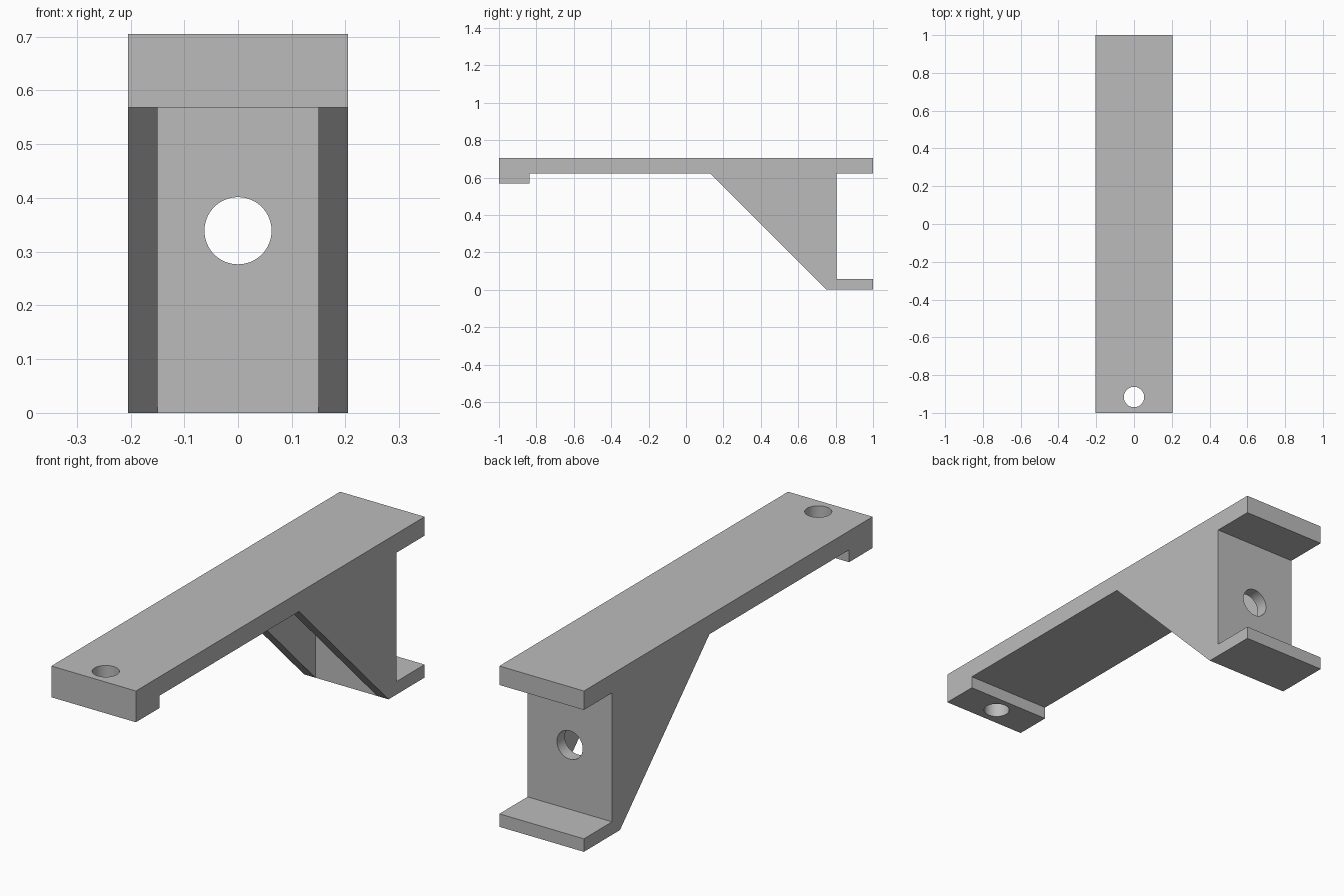
import bpy, bmesh, math
from mathutils import Matrix

cube = bpy.data.objects.get("Cube")
if cube:
    bpy.data.objects.remove(cube, do_unlink=True)

HALF_WIDTH = 0.205   # half the bracket width
POCKET = 0.15        # half the gap between the gussets
DECK_Z = 0.622       # underside of the deck
WEB_Y = 0.75         # front face of the upright web

grey = bpy.data.materials.new("plain grey")
grey.use_nodes = True
colour = (0.5, 0.5, 0.5, 1)
grey.diffuse_color = colour
grey.node_tree.nodes["Principled BSDF"].inputs["Base Color"].default_value = colour


def make_object(name, bm):
    bmesh.ops.recalc_face_normals(bm, faces=bm.faces)
    mesh = bpy.data.meshes.new(name)
    bm.to_mesh(mesh)
    bm.free()
    mesh.materials.append(grey)
    obj = bpy.data.objects.new(name, mesh)
    bpy.context.collection.objects.link(obj)
    return obj


def extrude_profile(name, points, half_width):
    """Side outline (y, z) extruded across x."""
    bm = bmesh.new()
    face = bm.faces.new([bm.verts.new((-half_width, y, z)) for y, z in points])
    result = bmesh.ops.extrude_face_region(bm, geom=[face])
    verts = [v for v in result["geom"] if isinstance(v, bmesh.types.BMVert)]
    bmesh.ops.translate(bm, verts=verts, vec=(2 * half_width, 0, 0))
    return make_object(name, bm)


def drill(name, radius, depth, matrix):
    bm = bmesh.new()
    bmesh.ops.create_cone(bm, cap_ends=True, segments=64, radius1=radius,
                          radius2=radius, depth=depth, matrix=matrix)
    return make_object(name, bm)


# Bracket body: deck, front lip, gusset, web and foot in one outline
bracket = extrude_profile("bracket", [
    (-1, 0.705), (-1, 0.568), (-0.837, 0.568), (-0.837, DECK_Z),
    (0.13, DECK_Z), (WEB_Y, 0), (1, 0), (1, 0.057),
    (0.805, 0.057), (0.805, DECK_Z), (1, DECK_Z), (1, 0.705)], HALF_WIDTH)

# Pocket that leaves two side gussets, and the two screw holes
cutters = [
    extrude_profile("pocket_cutter", [
        (0.1, DECK_Z), (0.1, -0.1), (WEB_Y, -0.1), (WEB_Y, DECK_Z)], POCKET),
    drill("deck_hole_cutter", 0.054, 0.6, Matrix.Translation((0, -0.916, 0.64))),
    drill("web_hole_cutter", 0.0625, 0.3,
          Matrix.Translation((0, 0.78, 0.339)) @ Matrix.Rotation(math.pi / 2, 4, 'X')),
]
bpy.ops.object.select_all(action='DESELECT')
bpy.context.view_layer.objects.active = bracket
bracket.select_set(True)
for cutter in cutters:
    modifier = bracket.modifiers.new(cutter.name, 'BOOLEAN')
    modifier.operation = 'DIFFERENCE'
    modifier.solver = 'EXACT'
    modifier.object = cutter
    bpy.ops.object.modifier_apply(modifier=modifier.name)
    bpy.data.objects.remove(cutter, do_unlink=True)
bpy.ops.object.shade_smooth_by_angle(angle=math.radians(30))
